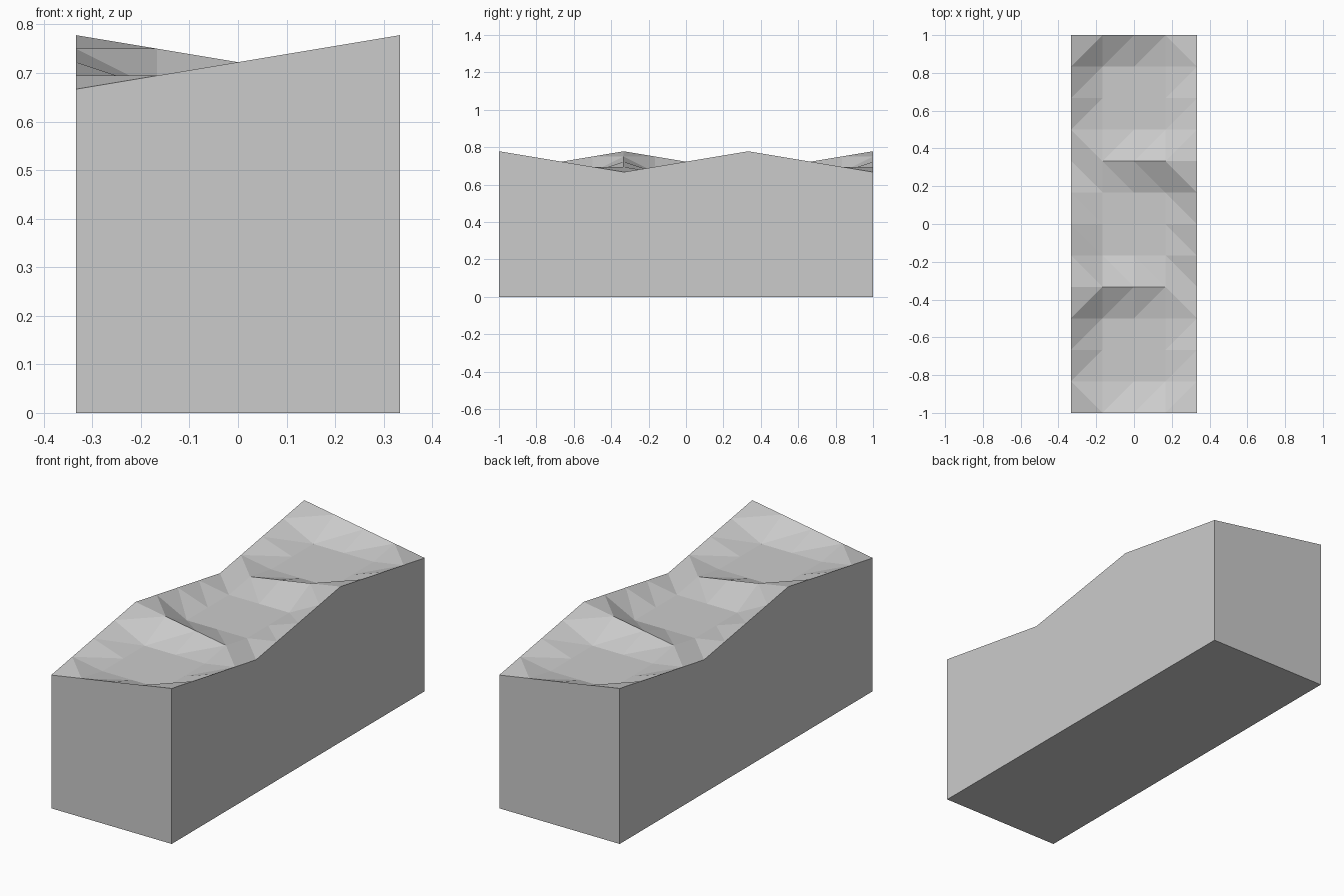
import bpy
import bmesh

if "Cube" in bpy.data.objects:
    bpy.data.objects.remove(bpy.data.objects["Cube"])

CELL = 1 / 6      # grid spacing: each square tile is 4 x 4 cells
FLOOR = 2 / 3     # level of the sunken tile floors
MID = 13 / 18     # mean rim height
AMP = 1 / 18      # rim rises and falls by this much


def top_height(x, y):
    """Straight rims with alternating high/low corners around flat floors."""
    i = round((x + 1 / 3) / CELL)
    j = round((y + 1) / CELL)
    if i % 4 and j % 4:
        return FLOOR
    wave = 1 - abs((j + 4) % 8 - 4) / 2
    return MID + AMP * (i / 2 - 1) * wave


bm = bmesh.new()

# top surface: three dished tiles in a row
bmesh.ops.create_grid(bm, x_segments=4, y_segments=12, size=1)
for v in bm.verts:
    v.co.x /= 3
    v.co.z = top_height(v.co.x, v.co.y)
top_faces = bm.faces[:]

# side walls straight down to the ground, then the base
border = [e for e in bm.edges if e.is_boundary]
walls = bmesh.ops.extrude_edge_only(bm, edges=border)["geom"]
for v in walls:
    if isinstance(v, bmesh.types.BMVert):
        v.co.z = 0
bmesh.ops.contextual_create(
    bm, geom=[e for e in walls if isinstance(e, bmesh.types.BMEdge) and e.is_boundary])

# fold each top cell along its shorter diagonal
bmesh.ops.triangulate(bm, faces=top_faces, quad_method="SHORT_EDGE")
bmesh.ops.recalc_face_normals(bm, faces=bm.faces[:])

mesh = bpy.data.meshes.new("terrain_block")
bm.to_mesh(mesh)
bm.free()
bpy.context.collection.objects.link(bpy.data.objects.new("terrain_block", mesh))
